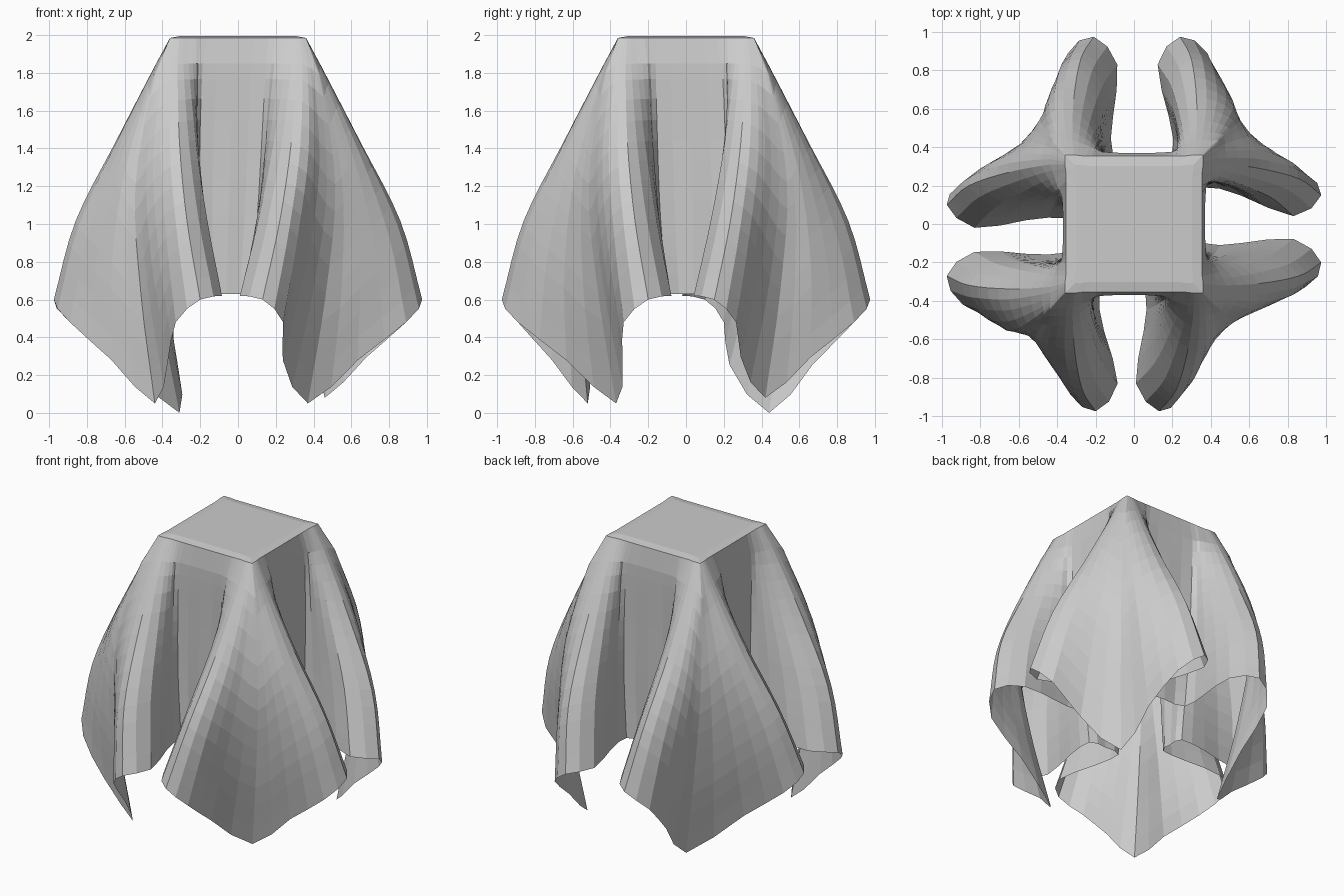
import bpy
import bmesh
from math import pi, sqrt
from mathutils import Vector, Matrix

cube = bpy.data.objects.get("Cube")
if cube:
    bpy.data.objects.remove(cube, do_unlink=True)

TOP = 1.985
DROP = (0, 0.1, 0.4, 0.7, 1)        # share of the hanging length at each level
ROWS_PER_LEVEL = (1, 4, 4, 4)
COLUMNS_PER_SPAN = 2
MEAN_TIP = 0.2
MEAN_ROOT = 0.13

# Hanging lines from panel middle to cloth corner: sideways per level,
# outward per level, hem height, share of the root sway, share of the tip sway
LINES = [
    ((0, 0, 0, 0, 0), (.355, .37, .365, .36, .35), .63, 1, 0),                # panel middle
    ((.16, .17, .17, .16, .13), (.355, .375, .37, .365, .365), .63, 1, 0),    # panel crease
    ((.22, .21, .19, .16, .12), (.355, .395, .45, .51, .56), .63, .7, .3),    # inner wall
    ((.27, .26, .22, .16, .08), (.355, .415, .56, .72, .83), .62, .1, .9),    # inner fold edge
    ((.31, .32, .31, .27, .2), (.36, .435, .65, .86, .975), .6, 0, 1),        # fold ridge
    ((.335, .375, .41, .38, .33), (.36, .435, .64, .8, .89), .48, 0, 1.3),    # outer fold edge
    ((.35, .41, .48, .45, .36), (.36, .435, .59, .66, .66), .28, 0, 1.4),     # outer wall
    ((.36, .435, .535, .5, .42), (.36, .435, .535, .5, .42), .05, 0, 0),      # cloth corner
]
CORNER = len(LINES) - 1

# Distance of each fold's tip and root from the panel middle, both halves of each side
TIPS = [(.2, .13), (.2, .15), (.24, .21), (.1, .27)]
ROOTS = [(.18, .06), (.1, .19), (.2, .11), (.03, .15)]
# Sway of each cloth corner at the hem, following its side anticlockwise
CORNER_SWAY = [Vector(v) for v in
               ((-.05, .05, 0), (.04, 0, .03), (.11, .02, -.05), (-.02, -.1, 0))]


def spline(a, b, c, d, t):
    """Smooth curve between b and c."""
    return (b * 2 + (c - a) * t + (a * 2 - b * 5 + c * 4 - d) * t ** 2
            + (b * 3 - a - c * 3 + d) * t ** 3) / 2


def sideways_sway(pair, mean, index, sign):
    """Signed shift of a fold; the panel middle takes the average of both."""
    back, ahead = (value - mean for value in pair)
    if index == 0:
        return (ahead - back) / 2
    return ahead if sign > 0 else -back


def hanging_line(side, index, sign):
    """Points of one line from the top rim to the hem."""
    across, out, hem, root_share, tip_share = LINES[index]
    root = root_share * sideways_sway(ROOTS[side], MEAN_ROOT, index, sign)
    tip = tip_share * sideways_sway(TIPS[side], MEAN_TIP, index, sign)
    corner = CORNER_SWAY[side if sign > 0 else side - 1]
    pull = {CORNER: 1, CORNER - 1: 0.5}.get(index, 0)
    turn = Matrix.Rotation(side * pi / 2, 3, 'Z')
    points = []
    for x, y, f in zip(across, out, DROP):
        local = Vector((sign * x + root * sqrt(f) + tip * f, -y, TOP + (hem - TOP) * f))
        points.append(turn @ local + corner * pull * f)
    return points


def resample(points):
    """Divide a hanging line into cloth rows."""
    p = [points[0] * 2 - points[1]] + points + [points[-1] * 2 - points[-2]]
    rows = []
    for i, n in enumerate(ROWS_PER_LEVEL):
        rows += [spline(*p[i:i + 4], j / n) for j in range(n)]
    return rows + [points[-1]]


# Hanging lines all the way round the cloth
lines = []
for side in range(4):
    for i in range(CORNER, 0, -1):
        lines.append(resample(hanging_line(side, i, -1)))
    for i in range(CORNER):
        lines.append(resample(hanging_line(side, i, 1)))

# Draped sheet, ring by ring
bm = bmesh.new()
count = len(lines)
rings = []
for row in range(len(lines[0])):
    ring = []
    for i in range(count):
        near = [lines[(i + k) % count][row] for k in (-1, 0, 1, 2)]
        for j in range(COLUMNS_PER_SPAN):
            ring.append(bm.verts.new(spline(*near, j / COLUMNS_PER_SPAN)))
    rings.append(ring)

# Flat top inside the rim
inner = [bm.verts.new((v.co.x * 0.85, v.co.y * 0.85, 1.995)) for v in rings[0]]
rings.insert(0, inner)
bm.faces.new(inner)
for upper, lower in zip(rings, rings[1:]):
    for i in range(len(upper)):
        k = (i + 1) % len(upper)
        bm.faces.new((upper[i], lower[i], lower[k], upper[k]))
bmesh.ops.recalc_face_normals(bm, faces=bm.faces)
if max(bm.faces, key=lambda f: f.calc_area()).normal.z < 0:
    bmesh.ops.reverse_faces(bm, faces=bm.faces)

mesh = bpy.data.meshes.new("draped_cloth")
bm.to_mesh(mesh)
bm.free()
cloth = bpy.data.objects.new("draped_cloth", mesh)
bpy.context.collection.objects.link(cloth)

# Plain grey fabric
colour = (0.6, 0.6, 0.6, 1)
fabric = bpy.data.materials.new("grey_fabric")
fabric.use_nodes = True
fabric.diffuse_color = colour
shader = next(n for n in fabric.node_tree.nodes if n.type == 'BSDF_PRINCIPLED')
shader.inputs["Base Color"].default_value = colour
mesh.materials.append(fabric)
